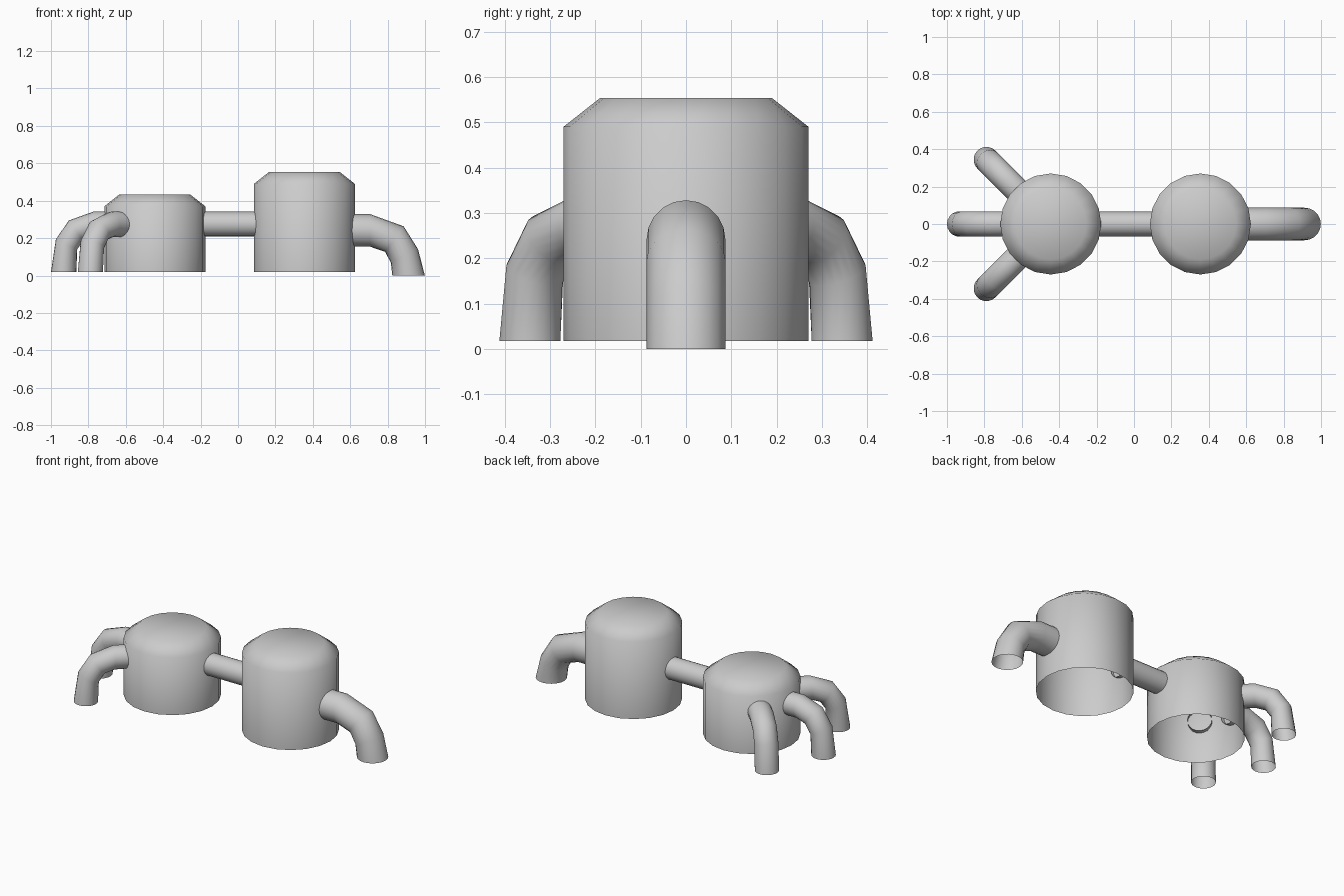
import bpy
import bmesh
from math import sin, cos, pi, radians
from mathutils import Matrix, Vector

if "Cube" in bpy.data.objects:
    bpy.data.objects.remove(bpy.data.objects["Cube"], do_unlink=True)

SIDES = 20
BASE = 0.018
TANK_R = 0.27
SHORT_X, TALL_X = -0.445, 0.355

grey = bpy.data.materials.new("plain grey")
grey.use_nodes = True
grey.diffuse_color = (0.6, 0.6, 0.6, 1)
grey.node_tree.nodes["Principled BSDF"].inputs["Base Color"].default_value = (0.6, 0.6, 0.6, 1)


def loft(name, rings, cap=False):
    """Skin a list of rings (centre, u axis, v axis) into a smooth open shell."""
    bm = bmesh.new()
    loops = []
    for centre, u, v in rings:
        angles = [2 * pi * i / SIDES for i in range(SIDES)]
        loops.append([bm.verts.new(centre + u * cos(a) + v * sin(a)) for a in angles])
    for low, high in zip(loops, loops[1:]):
        for i in range(SIDES):
            j = (i + 1) % SIDES
            bm.faces.new((low[i], low[j], high[j], high[i]))
    if cap:
        bm.faces.new(loops[-1])
    for face in bm.faces:
        face.smooth = True
    mesh = bpy.data.meshes.new(name)
    bm.to_mesh(mesh)
    bm.free()
    mesh.materials.append(grey)
    obj = bpy.data.objects.new(name, mesh)
    bpy.context.collection.objects.link(obj)
    return obj


def tank(name, x, shoulder):
    """Open-bottomed drum with a bevelled lid."""
    profile = [(TANK_R, BASE), (TANK_R, shoulder), (0.19, shoulder + 0.063)]
    rings = [(Vector((x, 0, z)), Vector((r, 0, 0)), Vector((0, r, 0))) for r, z in profile]
    loft(name, rings, cap=True)


def elbow(name, x, heading, radius, path):
    """Pipe leaving a tank sideways and bending down to the ground."""
    rings = []
    for (out, z), tilt, squash in zip(path, (0, 0, 36, 64, 90), (1, 1, 0.97, 0.93, 1)):
        t = radians(tilt)
        across = Vector((0, radius, 0))
        upright = Vector((sin(t), 0, cos(t))) * radius * squash
        rings.append((Vector((out, 0, z)), across, upright))
    obj = loft(name, rings)
    obj.matrix_world = Matrix.Translation((x, 0, 0)) @ Matrix.Rotation(radians(heading), 4, "Z")


# Tanks
tank("short_tank", SHORT_X, 0.37)
tank("tall_tank", TALL_X, 0.49)

# Straight pipe joining the tanks
loft("connecting_pipe", [(Vector((x, 0, 0.275)), Vector((0, 0.066, 0)), Vector((0, 0, 0.066)))
                         for x in (-0.2, 0.11)])

# Wide outlet on the tall tank
elbow("wide_outlet", TALL_X, 0, 0.087,
      [(0.24, 0.241), (0.352, 0.241), (0.481, 0.195), (0.535, 0.105), (0.557, 0)])

# Three narrow outlets fanned around the short tank
for side, heading in (("back", 135), ("middle", 180), ("front", 225)):
    elbow(side + "_narrow_outlet", SHORT_X, heading, 0.068,
          [(0.24, 0.273), (0.33, 0.273), (0.421, 0.241), (0.472, 0.166), (0.487, BASE)])
